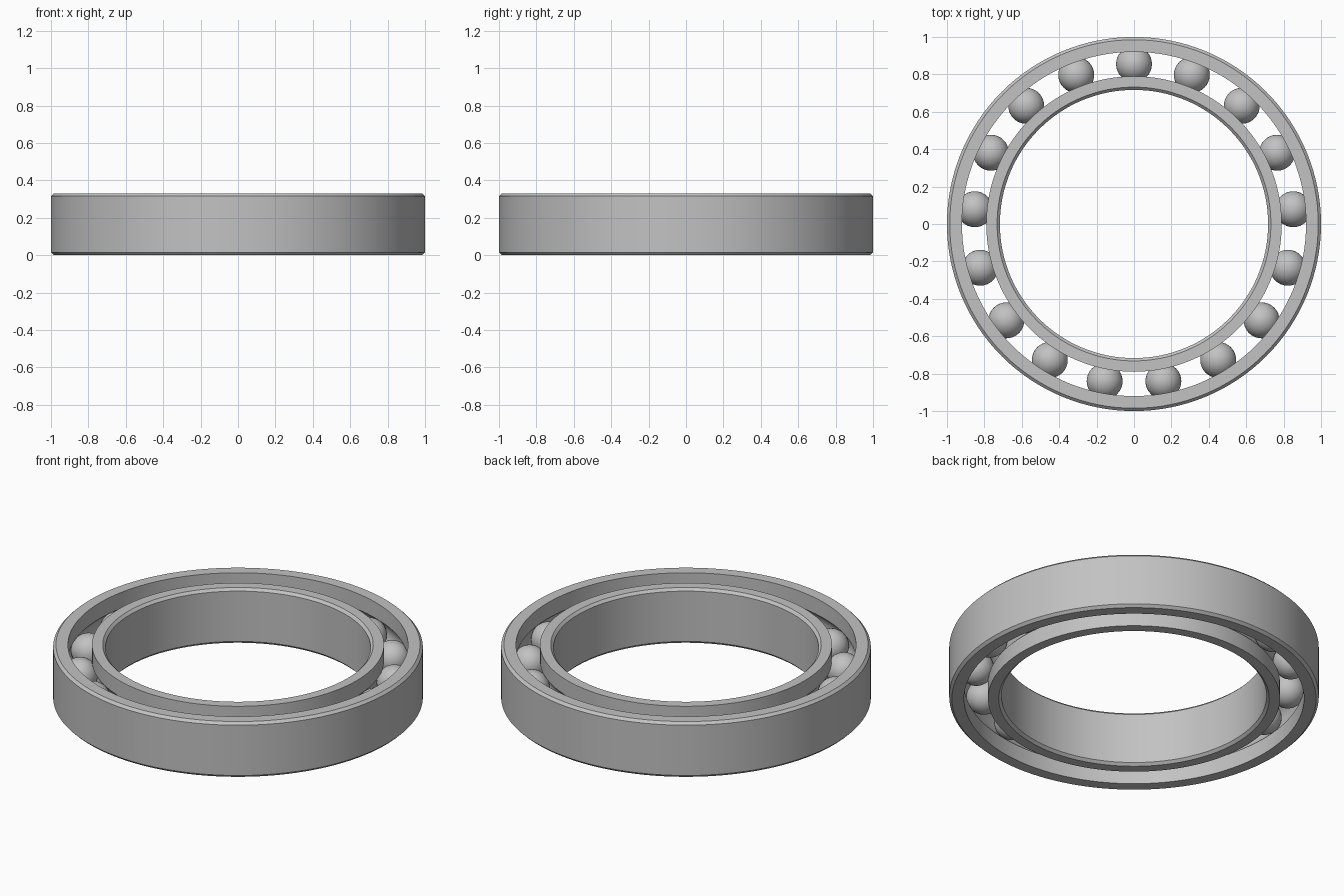
import bpy, bmesh, math
from mathutils import Vector, Matrix

cube = bpy.data.objects.get("Cube")
if cube:
    bpy.data.objects.remove(cube, do_unlink=True)

HEIGHT = 0.33
MID = HEIGHT / 2
PITCH = 0.855       # radius of the ball circle
BALL = 0.096
GAP = 0.065         # half the gap between the rings
CHAMFER = 0.015
BALLS = 17

steel = bpy.data.materials.new("steel_grey")
steel.use_nodes = True
colour = (0.54, 0.54, 0.54, 1)
steel.diffuse_color = colour
steel.node_tree.nodes["Principled BSDF"].inputs["Base Color"].default_value = colour


def finish(name, bm):
    mesh = bpy.data.meshes.new(name)
    bm.to_mesh(mesh)
    bm.free()
    mesh.materials.append(steel)
    obj = bpy.data.objects.new(name, mesh)
    bpy.context.collection.objects.link(obj)
    bpy.ops.object.select_all(action="DESELECT")
    obj.select_set(True)
    bpy.context.view_layer.objects.active = obj
    bpy.ops.object.shade_smooth_by_angle(angle=math.radians(30))
    return obj


def ring(name, rim, side):
    """Revolve a ring: chamfered rim on one side, ball groove on the other."""
    wall = PITCH + side * GAP
    edge = rim - side * CHAMFER
    profile = [(edge, 0), (rim, CHAMFER), (rim, HEIGHT - CHAMFER),
               (edge, HEIGHT), (wall, HEIGHT)]
    half = math.acos(GAP / BALL)
    steps = 14
    for i in range(steps + 1):
        a = half - 2 * half * i / steps
        profile.append((PITCH + side * BALL * math.cos(a), MID + BALL * math.sin(a)))
    profile.append((wall, 0))

    bm = bmesh.new()
    verts = [bm.verts.new((r, 0, z)) for r, z in profile]
    edges = [bm.edges.new((v, verts[i - 1])) for i, v in enumerate(verts)]
    bmesh.ops.spin(bm, geom=verts + edges, cent=(0, 0, 0), axis=(0, 0, 1),
                   angle=math.tau, steps=128, use_merge=True)
    bmesh.ops.remove_doubles(bm, verts=bm.verts, dist=0.0001)
    bmesh.ops.recalc_face_normals(bm, faces=bm.faces)
    return finish(name, bm)


# Races
ring("outer_ring", 1.0, 1)
ring("inner_ring", 0.717, -1)

# Balls, evenly spaced from the back
for i in range(BALLS):
    a = math.pi / 2 + math.tau * i / BALLS
    centre = Vector((PITCH * math.cos(a), PITCH * math.sin(a), MID))
    bm = bmesh.new()
    bmesh.ops.create_uvsphere(bm, u_segments=32, v_segments=20, radius=BALL,
                              matrix=Matrix.Translation(centre))
    finish(f"ball_{i + 1}", bm)
